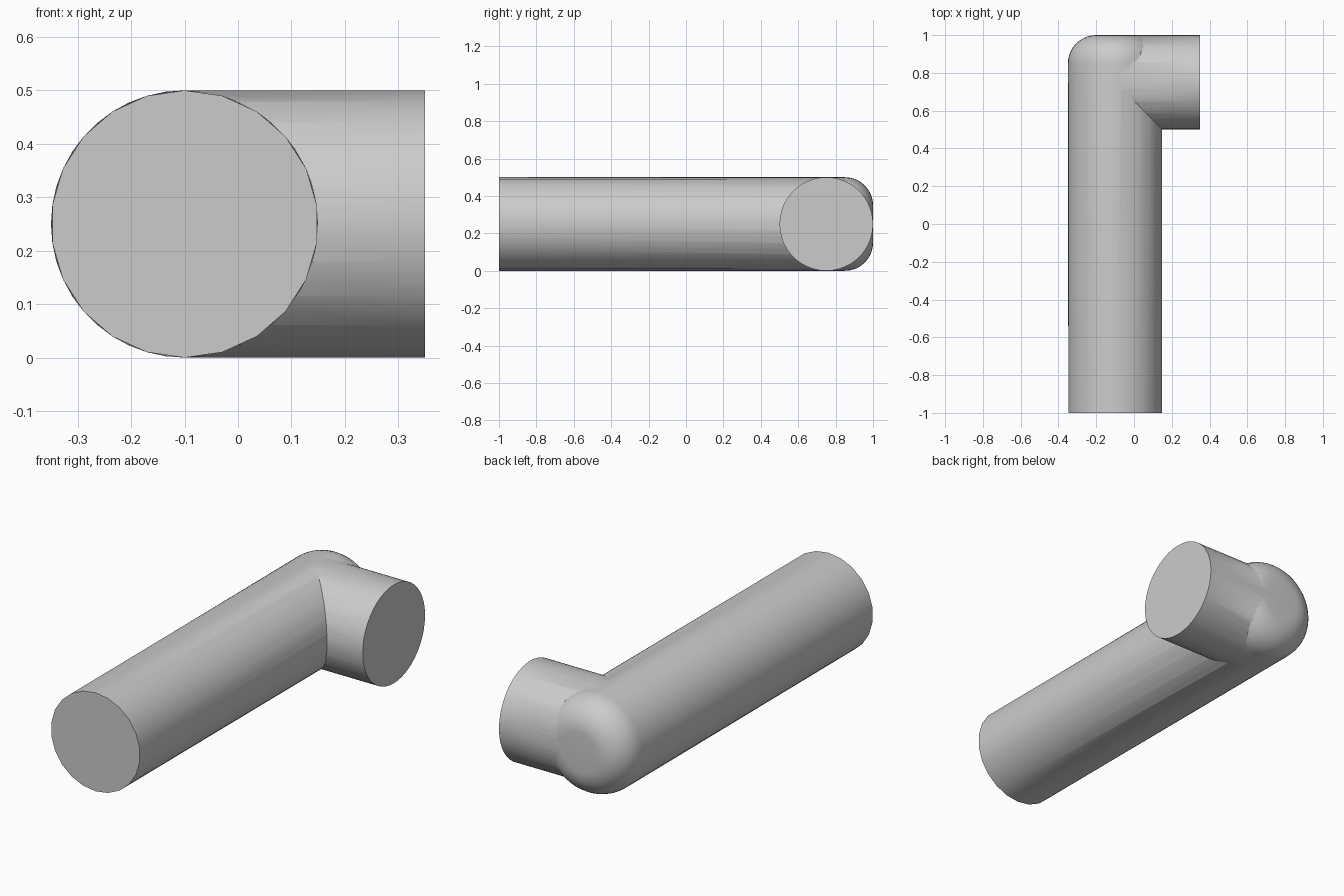
import bpy, bmesh
from math import sin, cos, pi

if "Cube" in bpy.data.objects:
    bpy.data.objects.remove(bpy.data.objects["Cube"])

R, SIDES = 0.25, 44
TUBE_X, ARM_Y, MID_Z = -0.1, 0.75, 0.25

grey = bpy.data.materials.new("plain grey")
grey.use_nodes = True
colour = (0.6, 0.6, 0.6, 1)
grey.diffuse_color = colour
grey.node_tree.nodes["Principled BSDF"].inputs["Base Color"].default_value = colour


def ring_points(radius, coarse=False):
    """Circle points; a coarse ring puts every second point on a chord."""
    pts = []
    for i in range(SIDES):
        a = 2 * pi * i / SIDES
        r = radius * cos(2 * pi / SIDES) if coarse and i % 2 else radius
        pts.append((r * sin(a), r * cos(a)))
    return pts


def loft(name, sections, place):
    """Capped skin through rings given as (distance, points)."""
    bm = bmesh.new()
    rings = [[bm.verts.new(place(d, u, v)) for u, v in pts] for d, pts in sections]
    for a, b in zip(rings, rings[1:]):
        for i in range(SIDES):
            j = (i + 1) % SIDES
            bm.faces.new((a[i], a[j], b[j], b[i]))
    bm.faces.new(rings[0])
    bm.faces.new(rings[-1])
    bmesh.ops.recalc_face_normals(bm, faces=bm.faces)
    mesh = bpy.data.meshes.new(name)
    bm.to_mesh(mesh)
    bm.free()
    mesh.materials.append(grey)
    obj = bpy.data.objects.new(name, mesh)
    bpy.context.collection.objects.link(obj)
    return obj


# Long tube with a flat front and a rounded back end
FILLET, STEPS = 0.15, 10
sections = [(-1, ring_points(R, coarse=True))]
for k in range(STEPS + 1):
    t = pi / 2 * k / STEPS
    sections.append((1 - FILLET + FILLET * sin(t),
                     ring_points(R - FILLET + FILLET * cos(t))))
pipe = loft("bent_pipe", sections, lambda d, u, v: (TUBE_X + u, d, MID_Z + v))

# Short side arm
arm = loft("side_arm", [(TUBE_X, ring_points(R)), (0.35, ring_points(R))],
           lambda d, u, v: (d, ARM_Y + u, MID_Z + v))

# Join the two into one skin
union = pipe.modifiers.new("join", "BOOLEAN")
union.operation = "UNION"
union.solver = "EXACT"
union.object = arm
bpy.context.view_layer.objects.active = pipe
pipe.select_set(True)
bpy.ops.object.modifier_apply(modifier=union.name)
bpy.data.objects.remove(arm)
bpy.ops.object.shade_smooth_by_angle(angle=pi / 6)
